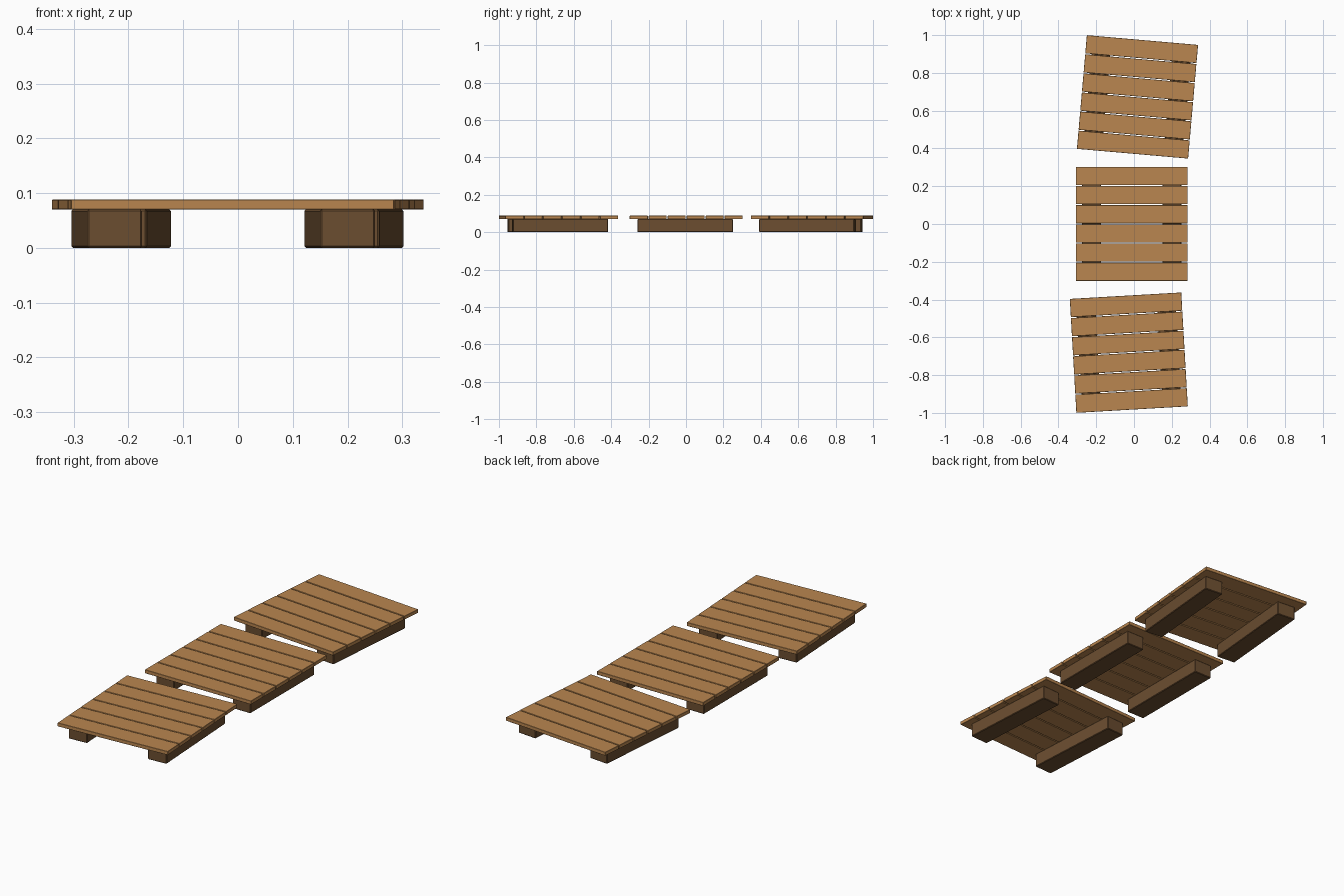
import bpy
from math import radians
from mathutils import Matrix, Vector

cube = bpy.data.objects.get("Cube")
if cube:
    bpy.data.objects.remove(cube, do_unlink=True)


def make_material(name, color):
    mat = bpy.data.materials.new(name)
    mat.use_nodes = True
    mat.diffuse_color = color
    mat.node_tree.nodes["Principled BSDF"].inputs["Base Color"].default_value = color
    return mat


plank_wood = make_material("light plank wood", (0.49, 0.24, 0.08, 1))
beam_wood = make_material("dark beam wood", (0.15, 0.076, 0.03, 1))


def box(name, size, center, frame, mat, bevel):
    bpy.ops.mesh.primitive_cube_add(size=1)
    obj = bpy.context.object
    obj.name = name
    obj.data.transform(Matrix.Diagonal((*size, 1)))
    obj.matrix_world = frame @ Matrix.Translation(Vector(center))
    obj.data.materials.append(mat)
    mod = obj.modifiers.new("worn edges", "BEVEL")
    mod.width = bevel
    mod.segments = 1
    return obj


PLANKS, PITCH, PLANK_WIDTH, DECK_WIDTH = 6, 0.1015, 0.0965, 0.591
BEAM_HEIGHT, PLANK_THICKNESS = 0.07, 0.018


def walkway_section(label, x, y, angle):
    frame = Matrix.Translation((x, y, 0)) @ Matrix.Rotation(radians(angle), 4, "Z")
    # Cross planks
    for i in range(PLANKS):
        offset = (i - (PLANKS - 1) / 2) * PITCH
        box(f"{label}_plank_{i + 1}", (DECK_WIDTH, PLANK_WIDTH, PLANK_THICKNESS),
            (0, offset, BEAM_HEIGHT + PLANK_THICKNESS / 2), frame, plank_wood, 0.001)
    # Support beams
    for side, sign in (("left", 1), ("right", -1)):
        box(f"{label}_{side}_beam", (0.1, 0.51, BEAM_HEIGHT),
            (sign * 0.213, -0.005, BEAM_HEIGHT / 2), frame, beam_wood, 0.003)


# Three loosely aligned sections
walkway_section("front", -0.0275, -0.681, 3.3)
walkway_section("middle", -0.0125, 0.001, 0)
walkway_section("back", 0.0185, 0.673, -5)
